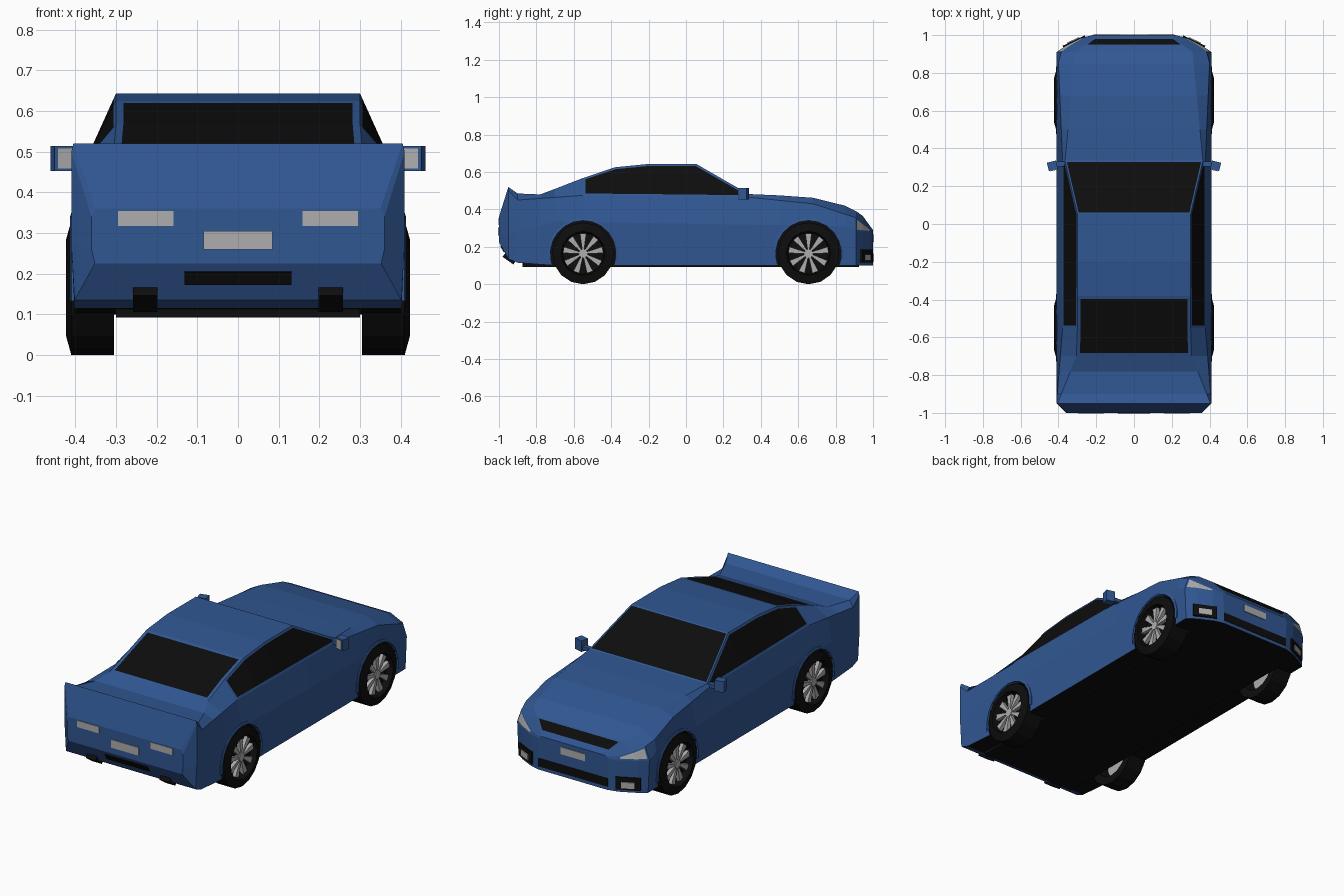
import bpy, bmesh, math
from mathutils import Matrix, Vector, Euler

if "Cube" in bpy.data.objects:
    bpy.data.objects.remove(bpy.data.objects["Cube"])

def material(name, rgb):
    m = bpy.data.materials.new(name)
    m.diffuse_color = (*rgb, 1)
    m.use_nodes = True
    m.node_tree.nodes["Principled BSDF"].inputs["Base Color"].default_value = m.diffuse_color
    return m

BLUE = material("blue_paint", (0.03, 0.095, 0.29))
BLACK = material("black_trim", (0.004, 0.004, 0.004))
GREY = material("light_grey", (0.42, 0.42, 0.42))
PAINTS = (BLUE, BLACK, GREY)

def make(name, bm, mats, mirrored=False):
    me = bpy.data.meshes.new(name)
    bm.to_mesh(me)
    bm.free()
    for m in mats:
        me.materials.append(m)
    ob = bpy.data.objects.new(name, me)
    bpy.context.collection.objects.link(ob)
    if mirrored:
        ob.modifiers.new("mirror", 'MIRROR')
    return ob

def block(name, centre, size, mat, pitch=0, yaw=0):
    """Box tilted in degrees; parts off the centre line are mirrored."""
    bm = bmesh.new()
    turn = Euler((math.radians(pitch), 0, math.radians(yaw))).to_matrix().to_4x4()
    bmesh.ops.create_cube(bm, size=1, matrix=Matrix.LocRotScale(centre, turn.to_quaternion(), size))
    return make(name, bm, [mat], centre[0] != 0)

def curve(y, keys):
    """Straight-line interpolation through (y, value) keys."""
    for (a, va), (b, vb) in zip(keys, keys[1:]):
        if y <= b:
            return va + (vb - va) * max(0, y - a) / (b - a)
    return keys[-1][1]

# Body curves along the length: roof line first, its points are the loft stations
roof = [(-1, .36), (-.95, .52), (-.9, .485), (-.78, .48), (-.7, .51), (-.55, .568),
        (-.38, .625), (-.2, .643), (.055, .643), (.335, .482), (.5, .475), (.68, .462),
        (.85, .42), (.91, .39), (.945, .365), (.985, .31), (1, .29)]
width = [(-1, .36), (-.95, .41), (.91, .41), (.945, .36), (.985, .28), (1, .22)]
sill = [(-1, .225), (-.95, .135), (-.9, .115), (-.7, .1)]
flank = [(-1, .26), (-.7, .335), (.85, .31), (.91, .285), (1, .275)]
tuck = [(-.95, 0), (-.55, .032), (.335, .032), (.85, .01), (.93, .03), (1, .01)]
waist = [(-1, .34), (-.95, .5), (-.9, .45), (-.55, .475), (.335, .465), (.68, .43),
         (.91, .355), (1, .285)]
top = [(-1, .35), (-.95, .405), (-.7, .305), (-.55, .3), (.055, .3), (.335, .365),
       (.91, .31), (.985, .21), (1, .2)]

bm = bmesh.new()
rings = []
for y, z in roof:
    w = curve(y, width)
    half = [(w - .008, curve(y, sill)), (w, curve(y, flank)),
            (w - curve(y, tuck), curve(y, waist)), (curve(y, top), z)]
    rings.append([bm.verts.new((x, y, h)) for x, h in half] +
                 [bm.verts.new((-x, y, h)) for x, h in half[::-1]])
skin = {}
for i, (a, b) in enumerate(zip(rings, rings[1:])):
    for k in range(8):
        n = (k + 1) % 8
        skin[i, k] = bm.faces.new((a[k], a[n], b[n], b[k]))
    skin[i, 7].material_index = int(i > 1)
bm.faces.new(rings[0])
bm.faces.new(rings[-1][::-1])
bmesh.ops.recalc_face_normals(bm, faces=bm.faces[:])

def glaze(rows, strips, border, index):
    """Inset a patch of the skin and colour it."""
    for k in strips:
        faces = [skin[i, k] for i in rows]
        bmesh.ops.inset_region(bm, faces=faces, thickness=border, use_even_offset=True)
        for f in faces:
            f.material_index = index

glaze((4, 5), [3], .018, 1)            # rear window
glaze([8], [3], .008, 1)               # windscreen
glaze(range(5, 9), (2, 4), .012, 1)    # side windows
glaze((13, 14), (1, 5), .008, 2)       # headlights
glaze([14], [3], .008, 1)              # grille
body = make("car_body", bm, PAINTS)

# Wheel arches cut out of the body
AXLES, R = (-.55, .655), .165
bm = bmesh.new()
for y in AXLES:
    for x in (-.395, .395):
        m = Matrix.Translation((x, y, R)) @ Matrix.Rotation(math.pi / 2, 4, 'Y')
        bmesh.ops.create_cone(bm, cap_ends=True, segments=20, radius1=.176, radius2=.176,
                              depth=.21, matrix=m)
for f in bm.faces:
    f.material_index = 1
cutter = make("arch_cutter", bm, PAINTS)
cutter.hide_render = True
cutter.hide_set(True)
cut = body.modifiers.new("arches", 'BOOLEAN')
cut.operation, cut.solver, cut.object = 'DIFFERENCE', 'EXACT', cutter

def spin(name, profile, y, mat, steps=16, start=0, turn=360):
    """Spin an (x, radius) profile about an axle."""
    bm = bmesh.new()
    vs = [bm.verts.new((x, y, R + r)) for x, r in profile]
    es = [bm.edges.new(e) for e in zip(vs, vs[1:])]
    axle = dict(cent=(0, y, R), axis=(1, 0, 0))
    bmesh.ops.rotate(bm, verts=vs, cent=axle["cent"],
                     matrix=Matrix.Rotation(math.radians(start), 3, 'X'))
    bmesh.ops.spin(bm, geom=vs + es, angle=math.radians(turn), steps=steps, **axle)
    bmesh.ops.remove_doubles(bm, verts=bm.verts[:], dist=1e-4)
    bmesh.ops.recalc_face_normals(bm, faces=bm.faces[:])
    return make(name, bm, [mat], True)

# Wheels: tyre, inner disc, hub and spokes, with a lip around each arch
for end, y in zip(("rear", "front"), AXLES):
    spin(end + "_tyre", [(.385, 0), (.385, .11), (.423, .118), (.41, R),
                         (.305, R), (.305, .12), (.37, .11)], y, BLACK)
    spin(end + "_inner_disc", [(.37, .11), (.37, 0)], y, GREY)
    spin(end + "_hub", [(.38, .024), (.41, .024), (.41, 0)], y, GREY, 10)
    lip = [(.385, .175), (.413, .175), (.409, .188), (.385, .188), (.385, .175)]
    spin(end + "_arch_lip", lip, y, BLUE, 12, -100, 200)
    bm = bmesh.new()
    for i in range(9):
        spoke = bmesh.ops.create_cube(bm, size=1)["verts"]
        rot = Matrix.Translation((0, y, R)) @ Matrix.Rotation(math.tau * i / 9, 4, 'X')
        for v in spoke:
            outer = v.co.z > 0
            v.co = rot @ Vector((.396 + v.co.x * .02, v.co.y * (.034 if outer else .01),
                                 .107 if outer else .018))
    make(end + "_spokes", bm, [GREY], True)

# Underbody
block("underbody", (0, .025, .11), (.6, 1.8, .036), BLACK)

# Rear details
block("tail_light", (.227, -.988, .336), (.137, .03, .037), GREY)
block("rear_plate", (0, -.988, .282), (.17, .034, .045), GREY)
block("rear_vent", (0, -.975, .192), (.264, .02, .036), BLACK, 29)
block("exhaust", (.228, -.945, .136), (.06, .07, .024), BLACK, -35)

# Front bumper details
block("front_plate", (0, .99, .245), (.15, .028, .04), GREY)
block("lower_grille", (0, .99, .142), (.43, .024, .047), BLACK)
block("fog_housing", (.315, .962, .15), (.13, .02, .07), BLACK, 0, -25)
block("fog_light", (.318, .966, .143), (.07, .02, .034), GREY, 0, -25)

# Door mirrors
block("mirror_shell", (.432, .308, .483), (.05, .045, .062), BLUE, 0, -14)
block("mirror_glass", (.426, .287, .483), (.036, .008, .05), GREY, 0, -14)
block("mirror_stalk", (.392, .318, .472), (.055, .025, .02), BLUE)
